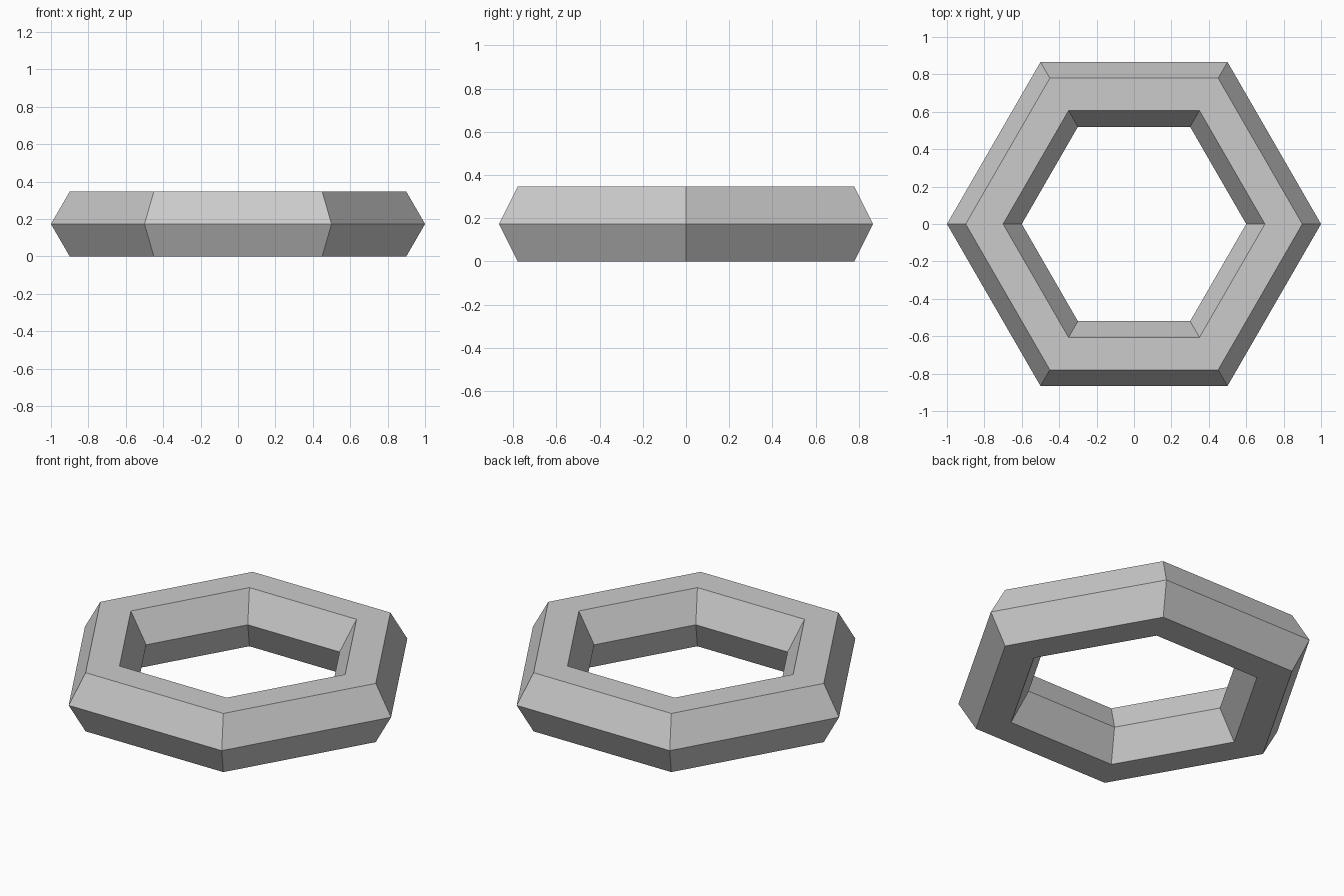
import bpy
import math

if "Cube" in bpy.data.objects:
    bpy.data.objects.remove(bpy.data.objects["Cube"])

# Grey surface colour
grey = bpy.data.materials.new("light_grey")
grey.diffuse_color = (0.6, 0.6, 0.6, 1.0)
grey.use_nodes = True
grey.node_tree.nodes["Principled BSDF"].inputs["Base Color"].default_value = grey.diffuse_color

# Hexagonal ring with a hexagonal cross-section, resting on its flat side
tube_radius = 0.2
bpy.ops.mesh.primitive_torus_add(
    major_segments=6,
    minor_segments=6,
    major_radius=0.8,
    minor_radius=tube_radius,
    location=(0, 0, tube_radius * math.sin(math.radians(60))),
)
ring = bpy.context.object
ring.name = "hexagonal_ring"
ring.data.materials.append(grey)
bpy.ops.object.shade_flat()
